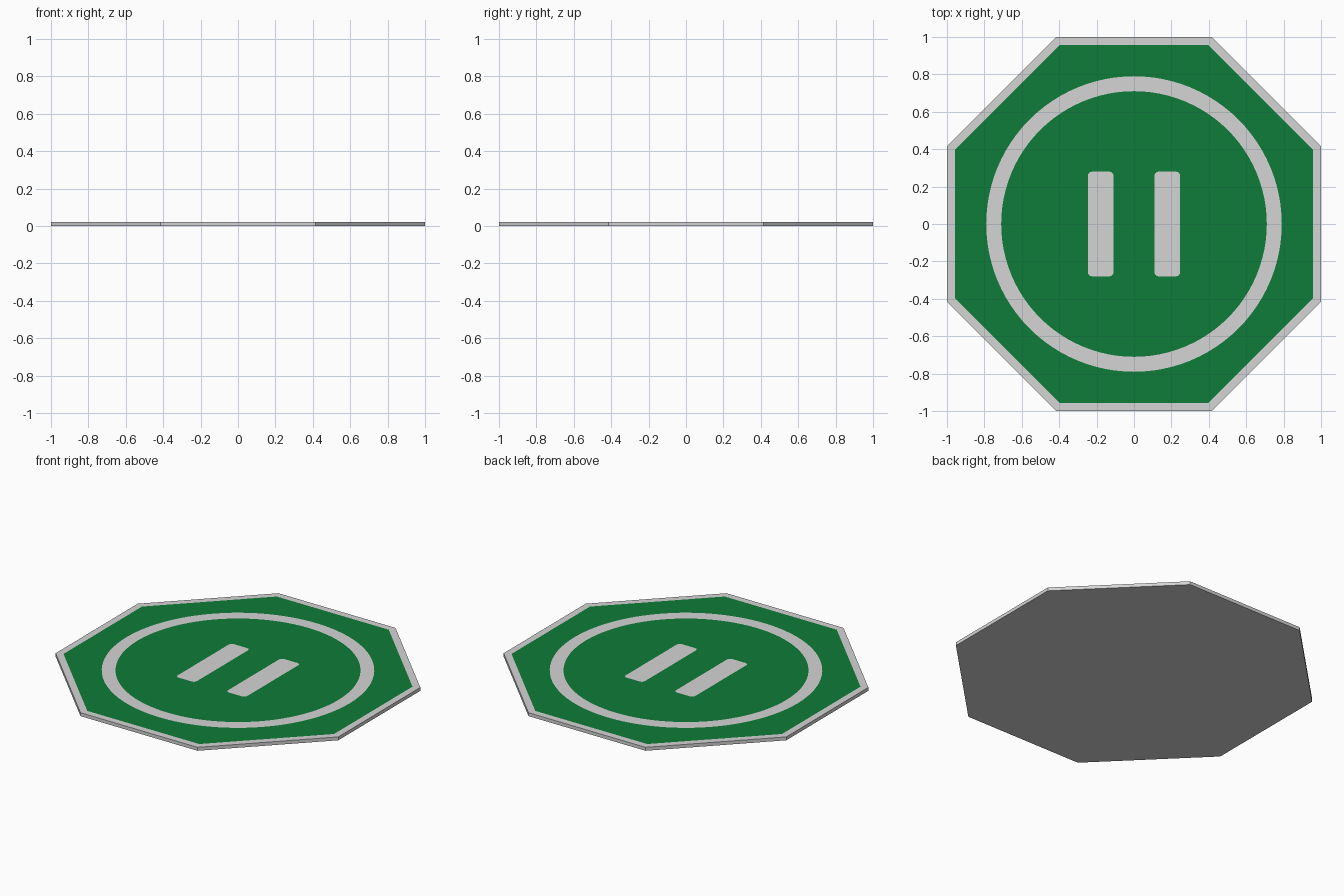
import bpy, bmesh, math

if "Cube" in bpy.data.objects:
    bpy.data.objects.remove(bpy.data.objects["Cube"])

T = 0.022                      # slab thickness
C, S = math.cos, math.sin


def material(name, rgb):
    m = bpy.data.materials.new(name)
    m.diffuse_color = (*rgb, 1)
    m.use_nodes = True
    m.node_tree.nodes["Principled BSDF"].inputs["Base Color"].default_value = m.diffuse_color
    return m


grey = material("pale grey", (0.66, 0.66, 0.66))
green = material("green", (0.0048, 0.2, 0.04))


def circle(r, n=96, turn=0.0):
    return [(r * C(turn + math.tau * i / n), r * S(turn + math.tau * i / n)) for i in range(n)]


def octagon(apothem):
    return circle(apothem / C(math.pi / 8), 8, math.pi / 8)


def rounded_bar(cx, w, h, r, n=4):
    pts = []
    for q, (sx, sy) in enumerate([(1, 1), (-1, 1), (-1, -1), (1, -1)]):
        for i in range(n + 1):
            a = (q + i / n) * math.pi / 2
            pts.append((cx + sx * (w / 2 - r) + r * C(a), sy * (h / 2 - r) + r * S(a)))
    return pts


def finish(bm, name, mat):
    me = bpy.data.meshes.new(name)
    bm.to_mesh(me)
    bm.free()
    me.materials.append(mat)
    ob = bpy.data.objects.new(name, me)
    bpy.context.collection.objects.link(ob)
    return ob


def panel(name, outlines, mat):
    """Flat face on the slab top; later outlines are holes in the first."""
    bm = bmesh.new()
    for pts in outlines:
        vs = [bm.verts.new((x, y, T)) for x, y in pts]
        for i, v in enumerate(vs):
            bm.edges.new((v, vs[i - 1]))
    bmesh.ops.triangle_fill(bm, use_beauty=True, edges=bm.edges[:], normal=(0, 0, 1))
    for f in bm.faces:
        f.normal_update()
        if f.normal.z < 0:
            f.normal_flip()
    return finish(bm, name, mat)


# Slab: bottom, sides and the pale border around the top
bm = bmesh.new()
loops = [[bm.verts.new((x, y, z)) for x, y in octagon(a)]
         for a, z in ((1.0, 0), (1.0, T), (0.957, T))]
bm.faces.new(loops[0][::-1])
for low, high in zip(loops, loops[1:]):
    for i in range(8):
        j = (i + 1) % 8
        bm.faces.new((low[i], low[j], high[j], high[i]))
finish(bm, "slab_with_border", grey)

# Painted surface, cut so that every colour lies flush
bars = [rounded_bar(s * 0.178, 0.137, 0.56, 0.022) for s in (-1, 1)]
panel("outer_green_field", [octagon(0.957), circle(0.79)], green)
panel("ring_marking", [circle(0.79), circle(0.71)], grey)
panel("inner_green_field", [circle(0.71)] + bars, green)
for side, bar in zip(("left", "right"), bars):
    panel(side + "_bar_marking", [bar], grey)
